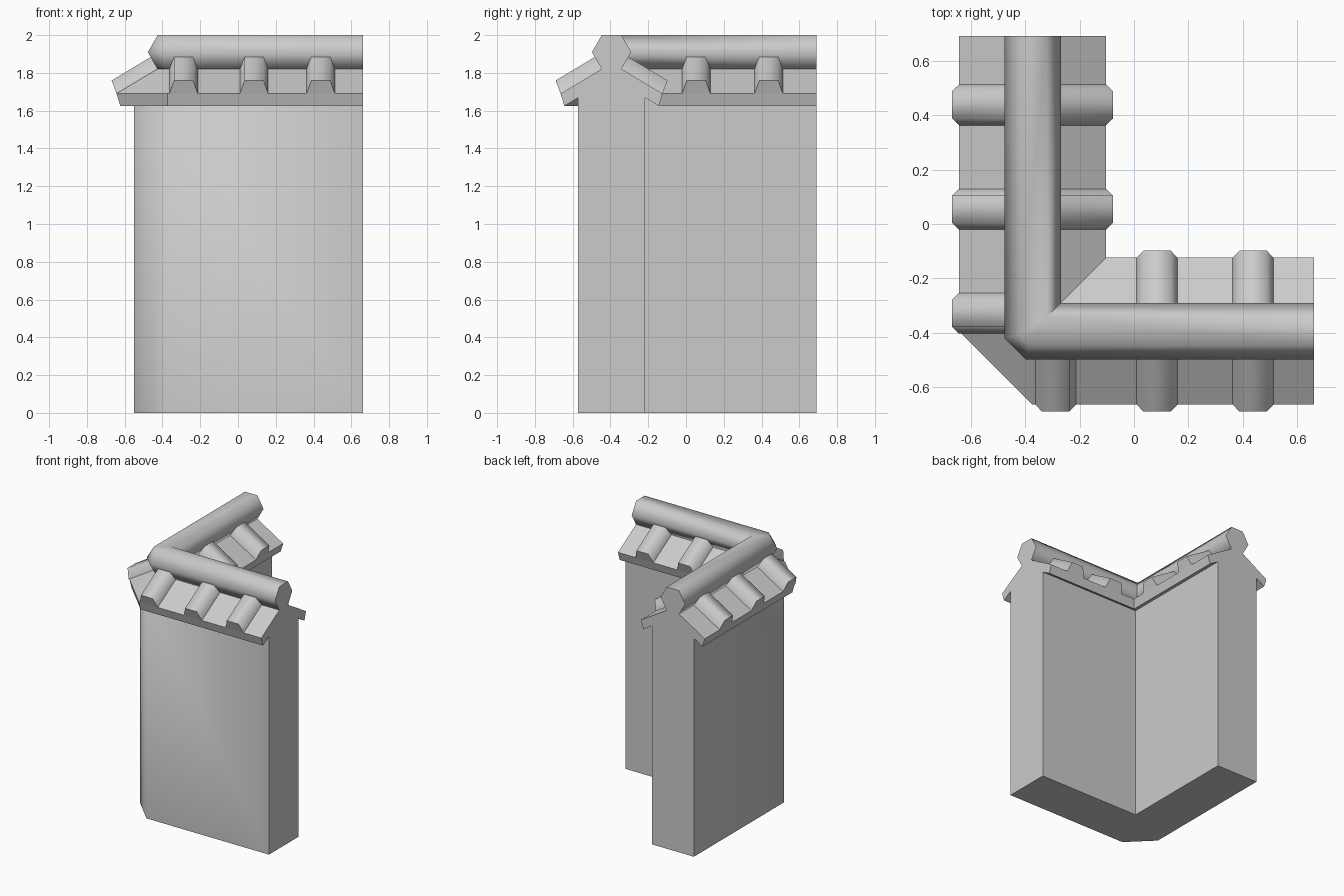
import bpy, bmesh, math

if "Cube" in bpy.data.objects:
    bpy.data.objects.remove(bpy.data.objects["Cube"])

CX, CY = -0.373, -0.394      # corner of the two wall centre lines
END_X, END_Y = 0.662, 0.692  # ends of the two arms
SLOPE = 0.6


def finish(name, bm, angle=None):
    bmesh.ops.remove_doubles(bm, verts=bm.verts[:], dist=1e-4)
    bmesh.ops.recalc_face_normals(bm, faces=bm.faces[:])
    mesh = bpy.data.meshes.new(name)
    bm.to_mesh(mesh)
    bm.free()
    obj = bpy.data.objects.new(name, mesh)
    bpy.context.collection.objects.link(obj)
    if angle:
        bpy.ops.object.select_all(action='DESELECT')
        obj.select_set(True)
        bpy.context.view_layer.objects.active = obj
        bpy.ops.object.shade_smooth_by_angle(angle=math.radians(angle))
    return obj


def sweep(name, profile, cut, angle=None):
    """Sweep a closed (offset, z) profile round the corner, chamfered outside."""
    bm = bmesh.new()
    rings = [[] for _ in range(4)]
    for d, z in profile:
        leg = max(d, 0) * cut
        path = [(END_X, CY - d), (CX - d + leg, CY - d),
                (CX - d, CY - d + leg), (CX - d, END_Y)]
        for ring, (x, y) in zip(rings, path):
            ring.append(bm.verts.new((x, y, z)))
    n = len(profile)
    for a, b in zip(rings, rings[1:]):
        for i in range(n):
            j = (i + 1) % n
            bm.faces.new((a[i], a[j], b[j], b[i]))
    bm.faces.new(rings[0])
    bm.faces.new(rings[-1])
    return finish(name, bm, angle)


def tile(name, u, along_x, side):
    """Trapezoid cover tile running from the eave up under the ridge."""
    bm = bmesh.new()
    ends = []
    for d in (0.27, 0.05):
        z = 1.69 + SLOPE * (0.27 - d)
        ring = []
        for du, dd, dz in ((-0.075, 0, 0), (-0.05, 0.026, 0.07),
                           (0.05, 0.026, 0.07), (0.075, 0, 0)):
            off = side * (d + dd)
            xy = (u + du, CY - off) if along_x else (CX - off, u + du)
            ring.append(bm.verts.new((*xy, z + dz)))
        ends.append(ring)
    a, b = ends
    for i in range(4):
        j = (i + 1) % 4
        bm.faces.new((a[i], a[j], b[j], b[i]))
    bm.faces.new(a)
    bm.faces.new(b)
    finish(name, bm, 75)


# Wall with gabled top
W = 0.178
under = lambda d: 1.625 + SLOPE * (0.25 - d)
sweep("wall", [(W, 0), (W, under(W)), (0, under(0)), (-W, under(W)), (-W, 0)], 1, 50)

# Roof slab
sweep("roof_slab", [(0.27, 1.69), (0, 1.69 + SLOPE * 0.27), (-0.27, 1.69),
                    (-0.25, 1.625), (0, under(0)), (0.25, 1.625)], 1)

# Hexagonal ridge
R = 0.104
ridge = [(R * math.cos(i * math.pi / 3), 1.91 + R * math.sin(i * math.pi / 3))
         for i in range(6)]
sweep("ridge", ridge, 0.75, 65)

# Cover tiles on both slopes of both arms (corner ones outside only)
for along_x, spots, arm in ((True, (-0.288, 0.085, 0.438), "front"),
                            (False, (-0.328, 0.054, 0.438), "left")):
    for i, u in enumerate(spots):
        tile(f"{arm}_outer_tile_{i}", u, along_x, 1)
        if i:
            tile(f"{arm}_inner_tile_{i}", u, along_x, -1)
